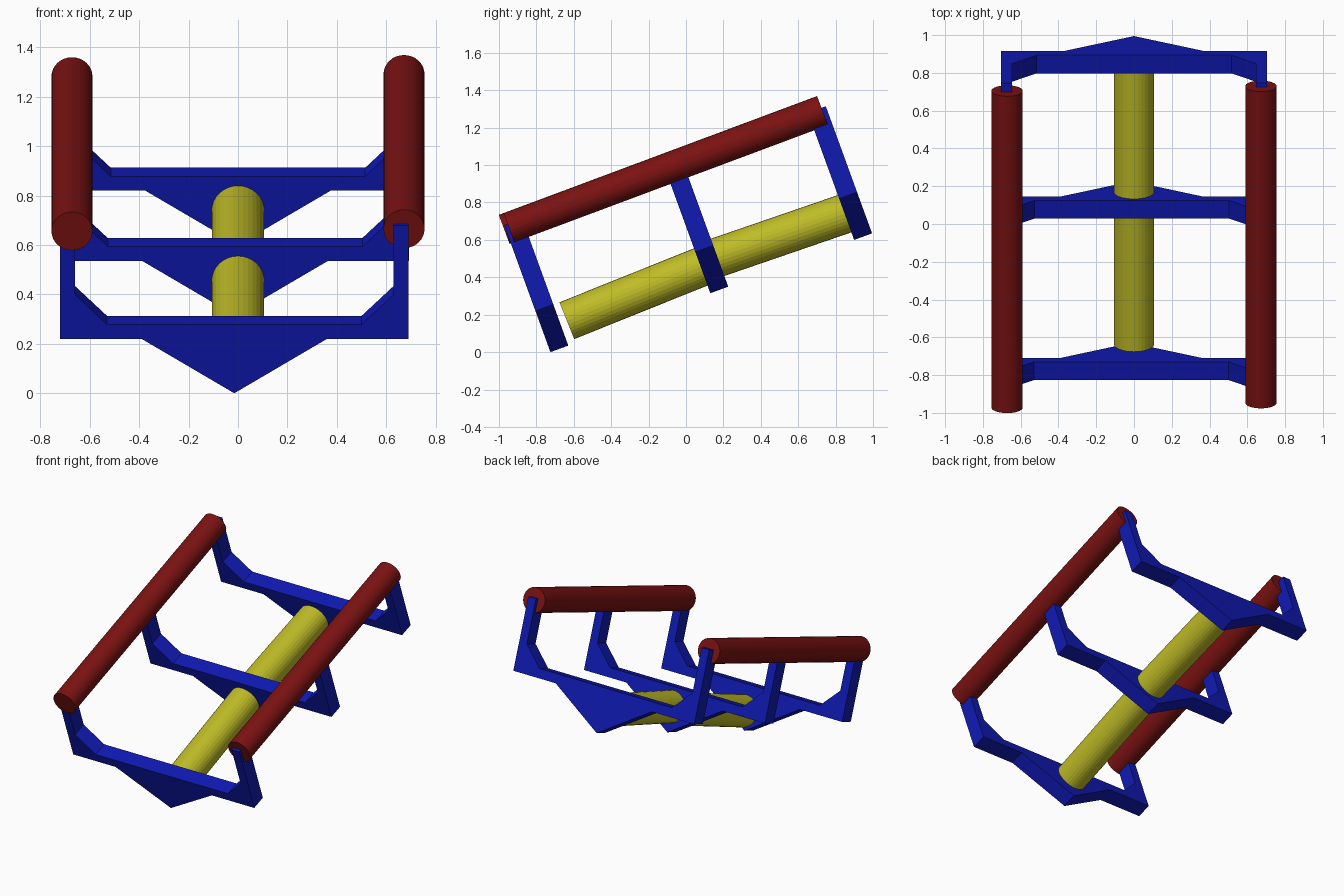
import bpy, bmesh, math
from mathutils import Vector

if "Cube" in bpy.data.objects:
    bpy.data.objects.remove(bpy.data.objects["Cube"])

TILT = math.radians(20)
ALONG = Vector((0, math.cos(TILT), math.sin(TILT)))    # direction the rails run
UP = Vector((0, -math.sin(TILT), math.cos(TILT)))      # direction the frames stand


def material(name, rgb):
    m = bpy.data.materials.new(name)
    m.diffuse_color = (*rgb, 1)
    m.use_nodes = True
    m.node_tree.nodes["Principled BSDF"].inputs["Base Color"].default_value = m.diffuse_color
    return m


RED = material("dark_red", (0.20, 0.006, 0.006))
BLUE = material("blue", (0.005, 0.010, 0.45))
YELLOW = material("yellow", (0.52, 0.50, 0.02))


def finish(bm, name, mat):
    bmesh.ops.recalc_face_normals(bm, faces=bm.faces[:])
    mesh = bpy.data.meshes.new(name)
    bm.to_mesh(mesh)
    bm.free()
    mesh.materials.append(mat)
    ob = bpy.data.objects.new(name, mesh)
    bpy.context.collection.objects.link(ob)
    return ob


def cylinder(name, a, b, radius, mat):
    a, b = Vector(a), Vector(b)
    bm = bmesh.new()
    bmesh.ops.create_cone(bm, cap_ends=True, segments=32, radius1=radius,
                          radius2=radius, depth=(b - a).length)
    ob = finish(bm, name, mat)
    ob.location = (a + b) / 2
    ob.rotation_euler = (b - a).to_track_quat('Z', 'Y').to_euler()


# Right half of the frame outline: (sideways, up the frame)
HALF = [(0.375, 0.234), (0.705, 0.234), (0.705, 0.723),
        (0.645, 0.723), (0.645, 0.425), (0.515, 0.296)]
OUTLINE = [(0, 0)] + HALF + [(-x, t) for x, t in reversed(HALF)]


def frame(name, x0, y0, z0):
    base = Vector((x0, y0, z0))
    bm = bmesh.new()
    face = bm.faces.new([bm.verts.new(base + Vector((x, 0, 0)) + UP * t)
                         for x, t in OUTLINE])
    ext = bmesh.ops.extrude_face_region(bm, geom=[face], use_keep_orig=True)
    bmesh.ops.translate(bm, vec=ALONG * 0.102,
                        verts=[v for v in ext["geom"] if isinstance(v, bmesh.types.BMVert)])
    finish(bm, name, BLUE)


# Three V-bottomed cross frames
frame("front_frame", -0.015, -0.725, 0.0)
frame("middle_frame", -0.012, 0.130, 0.315)
frame("back_frame", 0.0, 0.899, 0.600)

# Two side rails, the right one shifted slightly back
cylinder("left_rail", (-0.672, -0.972, 0.656), (-0.672, 0.705, 1.282), 0.083, RED)
cylinder("right_rail", (0.672, -0.947, 0.665), (0.672, 0.730, 1.291), 0.083, RED)

# Two central rollers between the frames
cylinder("front_roller", (0, -0.637, 0.168), (0, 0.120, 0.472), 0.106, YELLOW)
cylinder("back_roller", (0, 0.150, 0.500), (0, 0.880, 0.751), 0.106, YELLOW)
